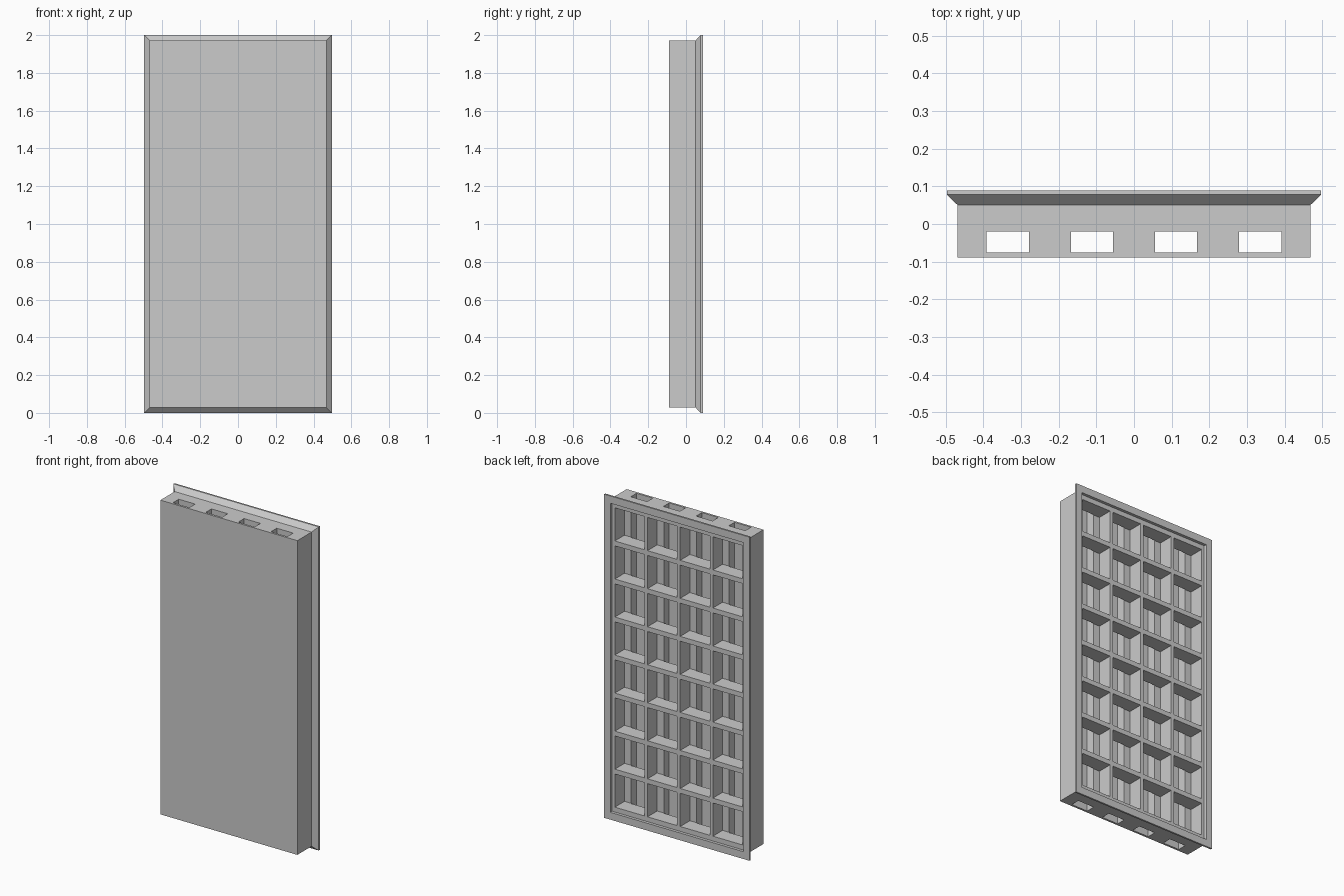
import bpy, bmesh

cube = bpy.data.objects.get("Cube")
if cube:
    bpy.data.objects.remove(cube, do_unlink=True)

# One plain grey material
grey = bpy.data.materials.new("light grey")
grey.use_nodes = True
grey.diffuse_color = (0.6, 0.6, 0.6, 1)
grey.node_tree.nodes["Principled BSDF"].inputs["Base Color"].default_value = (0.6, 0.6, 0.6, 1)


def make_object(name, bm):
    bmesh.ops.recalc_face_normals(bm, faces=bm.faces)
    mesh = bpy.data.meshes.new(name)
    bm.to_mesh(mesh)
    bm.free()
    mesh.materials.append(grey)
    obj = bpy.data.objects.new(name, mesh)
    bpy.context.collection.objects.link(obj)
    return obj


def loft(sections):
    """Join rectangles (half width, bottom, top, y) into a closed solid."""
    bm = bmesh.new()
    rings = [[bm.verts.new(p) for p in ((-w, y, lo), (w, y, lo), (w, y, hi), (-w, y, hi))]
             for w, lo, hi, y in sections]
    for a, b in zip(rings, rings[1:]):
        for i in range(4):
            j = (i + 1) % 4
            bm.faces.new((a[i], a[j], b[j], b[i]))
    bm.faces.new(rings[0])
    bm.faces.new(rings[-1])
    return bm


def add_box(bm, centre, size):
    verts = bmesh.ops.create_cube(bm, size=1)["verts"]
    bmesh.ops.scale(bm, vec=size, verts=verts)
    bmesh.ops.translate(bm, vec=centre, verts=verts)


# Panel body with a sloped shoulder and a thin back flange
FRONT, BACK, LIP = -0.089, 0.089, 0.029
panel = make_object("ribbed_panel", loft([
    (0.468, LIP, 2 - LIP, FRONT), (0.468, LIP, 2 - LIP, 0.05),
    (0.497, 0, 2, 0.078), (0.497, 0, 2, BACK)]))

# Shallow recess inside the back flange
recess_depth = 0.018
recess = bmesh.new()
add_box(recess, (0, BACK, 1), (0.91, recess_depth * 2, 1.91))

# Grid of open pockets, and a channel running up through each column
columns, rows = 4, 8
pitch_x, pitch_z = 0.2235, 0.235
floor_y, open_y = -0.023, 0.12
pockets, channels = bmesh.new(), bmesh.new()
for c in range(columns):
    x = (c - (columns - 1) / 2) * pitch_x
    add_box(channels, (x, -0.048, 1), (0.112, 0.056, 2.2))
    for r in range(rows):
        z = 1 + (r - (rows - 1) / 2) * pitch_z
        add_box(pockets, (x, (floor_y + open_y) / 2, z), (0.203, open_y - floor_y, 0.205))

# Cut the recess, pockets and channels out of the body
bpy.context.view_layer.objects.active = panel
for name, bm in (("recess_cutter", recess), ("pocket_cutter", pockets), ("channel_cutter", channels)):
    cutter = make_object(name, bm)
    cutter.hide_render = True
    mod = panel.modifiers.new(name, "BOOLEAN")
    mod.operation = "DIFFERENCE"
    mod.solver = "EXACT"
    mod.object = cutter
    bpy.ops.object.modifier_apply(modifier=mod.name)
    bpy.data.objects.remove(cutter, do_unlink=True)
